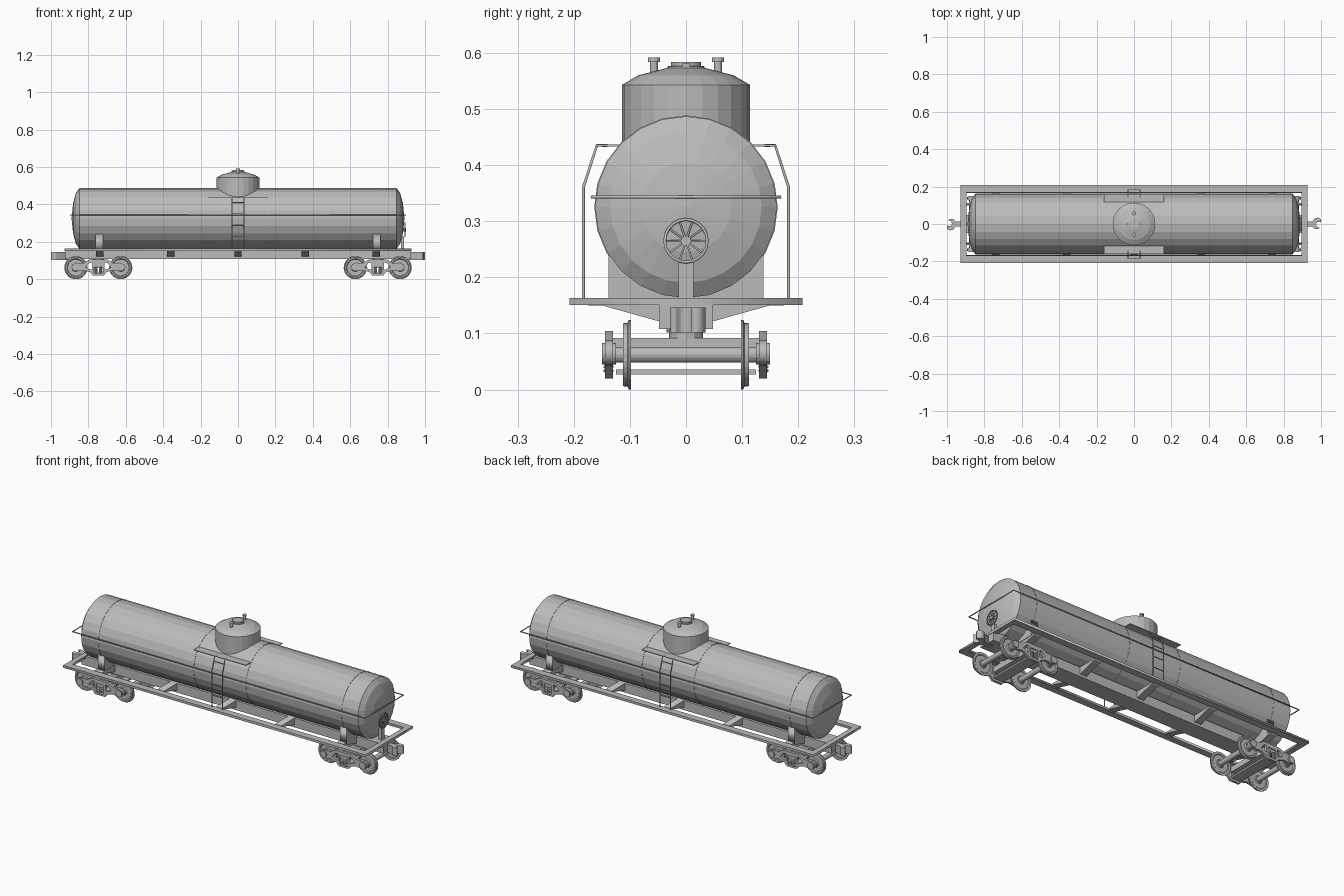
import bpy, bmesh, math
from mathutils import Matrix, Vector

old = bpy.data.objects.get("Cube")
if old:
    bpy.data.objects.remove(old)

grey = bpy.data.materials.new("plain_grey")
grey.use_nodes = True
colour = (0.5, 0.5, 0.5, 1)
grey.diffuse_color = colour
grey.node_tree.nodes["Principled BSDF"].inputs["Base Color"].default_value = colour

# Columns map local x, y, z (depth) onto the model axes
TO_X = Matrix(((0, 0, 1, 0), (1, 0, 0, 0), (0, 1, 0, 0), (0, 0, 0, 1)))
TO_Y = Matrix(((0, 1, 0, 0), (0, 0, 1, 0), (1, 0, 0, 0), (0, 0, 0, 1)))
FRONT = Matrix.Rotation(math.pi / 2, 4, "X")
UP = Matrix.Identity(4)


def add(name, mesh):
    ob = bpy.data.objects.new(name, mesh)
    bpy.context.collection.objects.link(ob)
    mesh.materials.clear()
    mesh.materials.append(grey)
    return ob


def finish(name, bm):
    bmesh.ops.remove_doubles(bm, verts=bm.verts, dist=1e-5)
    bmesh.ops.recalc_face_normals(bm, faces=bm.faces)
    mesh = bpy.data.meshes.new(name)
    bm.to_mesh(mesh)
    bm.free()
    return add(name, mesh)


def box(name, xs, ys, zs):
    bm = bmesh.new()
    lo, hi = Vector((xs[0], ys[0], zs[0])), Vector((xs[1], ys[1], zs[1]))
    mat = Matrix.Translation((lo + hi) / 2) @ Matrix.Diagonal((*(hi - lo), 1))
    bmesh.ops.create_cube(bm, size=1, matrix=mat)
    return finish(name, bm)


def lathe(name, profile, at=(0, 0, 0), axis=UP, n=24):
    """Revolve (radius, height) points about an axis."""
    bm = bmesh.new()
    mat = Matrix.Translation(at) @ axis
    rings = []
    for r, h in profile:
        angles = [math.tau * i / n for i in range(n)]
        rings.append([bm.verts.new(mat @ Vector((r * math.cos(a), r * math.sin(a), h))) for a in angles])
    for a, b in zip(rings, rings[1:]):
        for i in range(n):
            j = (i + 1) % n
            bm.faces.new((a[i], a[j], b[j], b[i]))
    return finish(name, bm)


def rod(name, r, h0, h1, at=(0, 0, 0), axis=UP, n=12):
    return lathe(name, [(0, h0), (r, h0), (r, h1), (0, h1)], at, axis, n)


def curve_mesh(name, loops, closed, mat=UP, **settings):
    cu = bpy.data.curves.new(name, "CURVE")
    for key, value in settings.items():
        setattr(cu, key, value)
    for pts in loops:
        sp = cu.splines.new("POLY")
        sp.points.add(len(pts) - 1)
        for p, co in zip(sp.points, pts):
            p.co = (*co, 0, 1) if len(co) == 2 else (*co, 1)
        sp.use_cyclic_u = closed
    tmp = bpy.data.objects.new(name + "_path", cu)
    bpy.context.collection.objects.link(tmp)
    dg = bpy.context.evaluated_depsgraph_get()
    mesh = bpy.data.meshes.new_from_object(tmp.evaluated_get(dg))
    bpy.data.objects.remove(tmp)
    mesh.transform(mat)
    return add(name, mesh)


def plate(name, loops, thick, at, axis):
    return curve_mesh(name, loops, True, Matrix.Translation(at) @ axis,
                      dimensions="2D", fill_mode="BOTH", extrude=thick / 2)


def tube(name, pts, r, closed=False):
    return curve_mesh(name, [pts], closed, dimensions="3D", bevel_depth=r,
                      bevel_resolution=1, use_fill_caps=True)


def mirrored(half):
    return half + [(-u, v) for u, v in reversed(half)]


# Tank shell with dished ends and riveted straps
end = [(0, 0.89), (0.08, 0.882), (0.135, 0.867), (0.162, 0.848)]
lathe("tank", [(r, -h) for r, h in end] + end[::-1], (0, 0, 0.325), TO_X)
for x in (-0.745, -0.16, 0.16, 0.745):
    lathe("tank_strap", [(0.161, -0.003), (0.1635, -0.003), (0.1635, 0.003), (0.161, 0.003)],
          (x, 0, 0.325), TO_X)

# Expansion dome, hatch and valves
lathe("dome", [(0, 0.42), (0.114, 0.42), (0.114, 0.543), (0.085, 0.56), (0.03, 0.574), (0, 0.574)])
lathe("hatch", [(0, 0.57), (0.033, 0.57), (0.033, 0.576), (0.027, 0.577), (0.027, 0.584), (0, 0.584)])
for s in (-1, 1):
    lathe("valve", [(0, 0.555), (0.007, 0.555), (0.007, 0.584), (0.011, 0.584), (0.011, 0.592), (0, 0.592)],
          (0, s * 0.057, 0), UP, 12)
    box("hatch_lug", sorted((s * 0.022, s * 0.034)), (-0.006, 0.006), (0.57, 0.582))

# Handrail around the tank
tube("handrail", [(0.897, 0.168, 0.343), (-0.897, 0.168, 0.343),
                  (-0.897, -0.168, 0.343), (0.897, -0.168, 0.343)], 0.003, True)

# Dome platforms and ladders
for s in (-1, 1):
    box("dome_platform", (-0.16, 0.16), sorted((s * 0.115, s * 0.16)), (0.433, 0.437))
    for x in (-0.032, 0.032):
        tube("ladder_rail", [(x, s * 0.183, 0.16), (x, s * 0.183, 0.36),
                             (x, s * 0.159, 0.435), (x, s * 0.14, 0.435)], 0.003)
    for z, y in ((0.23, 0.183), (0.29, 0.183), (0.35, 0.183), (0.41, 0.167)):
        tube("ladder_rung", [(-0.034, s * y, z), (0.034, s * y, z)], 0.0025)

# Underframe: open deck frame, centre sill, bearers and saddles
plate("deck_frame", [[(-0.927, -0.208), (0.927, -0.208), (0.927, 0.208), (-0.927, 0.208)],
                     [(-0.898, -0.17), (0.898, -0.17), (0.898, 0.17), (-0.898, 0.17)]],
      0.013, (0, 0, 0.157), UP)
box("centre_sill", (-0.925, 0.925), (-0.048, 0.048), (0.108, 0.16))
bearer = mirrored([(0.175, 0.16), (0.175, 0.15), (0.15, 0.15), (0.05, 0.122)][::-1])
for x in (-0.74, -0.36, 0, 0.36, 0.74):
    plate("cross_bearer", [bearer], 0.04, (x, 0, 0), TO_X)
for x in (-0.743, 0.743):
    # Saddle hollowed to follow the tank
    arc = [(0.16 * math.sin(t), 0.325 - 0.16 * math.cos(t)) for t in [k * 0.13 for k in range(8)]]
    plate("tank_saddle", [mirrored(arc[1:] + [(0.138, 0.243), (0.138, 0.155)])], 0.04, (x, 0, 0), TO_X)

# Brake wheel on the right end
hub = Vector((0.893, 0, 0.265))
ring = [hub + Vector((0, math.cos(a), math.sin(a))) * 0.038 for a in [math.tau * k / 20 for k in range(20)]]
tube("brake_wheel_rim", ring, 0.003, True)
for p in ring[::2]:
    tube("brake_wheel_spoke", [hub, p], 0.0018)
rod("brake_wheel_hub", 0.009, -0.012, 0.004, hub, TO_X)
box("brake_post", (0.872, 0.888), (-0.013, 0.013), (0.155, 0.228))

# Couplers
hook = [(0.9, -0.012), (0.955, -0.014), (0.965, -0.026), (0.985, -0.028), (0.992, -0.019),
        (0.978, -0.015), (0.973, 0), (0.98, 0.011), (1, 0.009), (1, 0.025),
        (0.985, 0.035), (0.965, 0.03), (0.955, 0.014), (0.9, 0.012)]
for turn in (0, math.pi):
    plate("coupler", [hook], 0.044, (0, 0, 0.124), Matrix.Rotation(turn, 4, "Z"))

# Trucks
frame = mirrored([(0.03, 0.02), (0.042, 0.036), (0.075, 0.047), (0.105, 0.043), (0.13, 0.045),
                  (0.145, 0.062), (0.137, 0.08), (0.115, 0.088), (0.08, 0.086), (0.05, 0.104)])
window = [(0.034, 0.05), (0.052, 0.056), (0.068, 0.064), (0.05, 0.086), (0.034, 0.09)]
pocket = [(-0.024, 0.032), (0.024, 0.032), (0.024, 0.082), (-0.024, 0.082)]
wheel = [(0, -0.006), (0.018, -0.006), (0.022, -0.003), (0.046, -0.003), (0.05, -0.006),
         (0.062, -0.006), (0.062, -0.002), (0.057, 0), (0.056, 0.008),
         (0.048, 0.008), (0.044, 0.003), (0.022, 0.003), (0.018, 0.008), (0, 0.008)]
for tx in (-0.747, 0.747):
    box("truck_bolster", (tx - 0.028, tx + 0.028), (-0.138, 0.138), (0.062, 0.092))
    box("spring_plank", (tx - 0.03, tx + 0.03), (-0.125, 0.125), (0.027, 0.036))
    rod("centre_plate", 0.03, 0.09, 0.112, (tx, 0, 0))
    for s in (-1, 1):
        out = TO_Y if s > 0 else Matrix.Rotation(math.pi, 4, "Z") @ TO_Y
        plate("side_frame", [frame, window, [(-u, v) for u, v in window], pocket],
              0.014, (tx, s * 0.137, 0), FRONT)
        for dx in (-0.013, 0.013):
            coil = [(0, 0.03)]
            for k in range(5):
                z = 0.03 + k * 0.007
                coil += [(0.007, z), (0.01, z + 0.0035)]
            lathe("spring", coil + [(0.007, 0.065), (0, 0.065)], (tx + dx, s * 0.138, 0), UP, 10)
        for dx in (-0.12, 0.12):
            lathe("wheel", wheel, (tx + dx, s * 0.104, 0.062), out, 32)
            rod("axle_box", 0.019, 0.125, 0.15, (tx + dx, 0, 0.064), out, 16)
    for dx in (-0.12, 0.12):
        rod("axle", 0.014, -0.13, 0.13, (tx + dx, 0, 0.062), TO_Y, 16)
